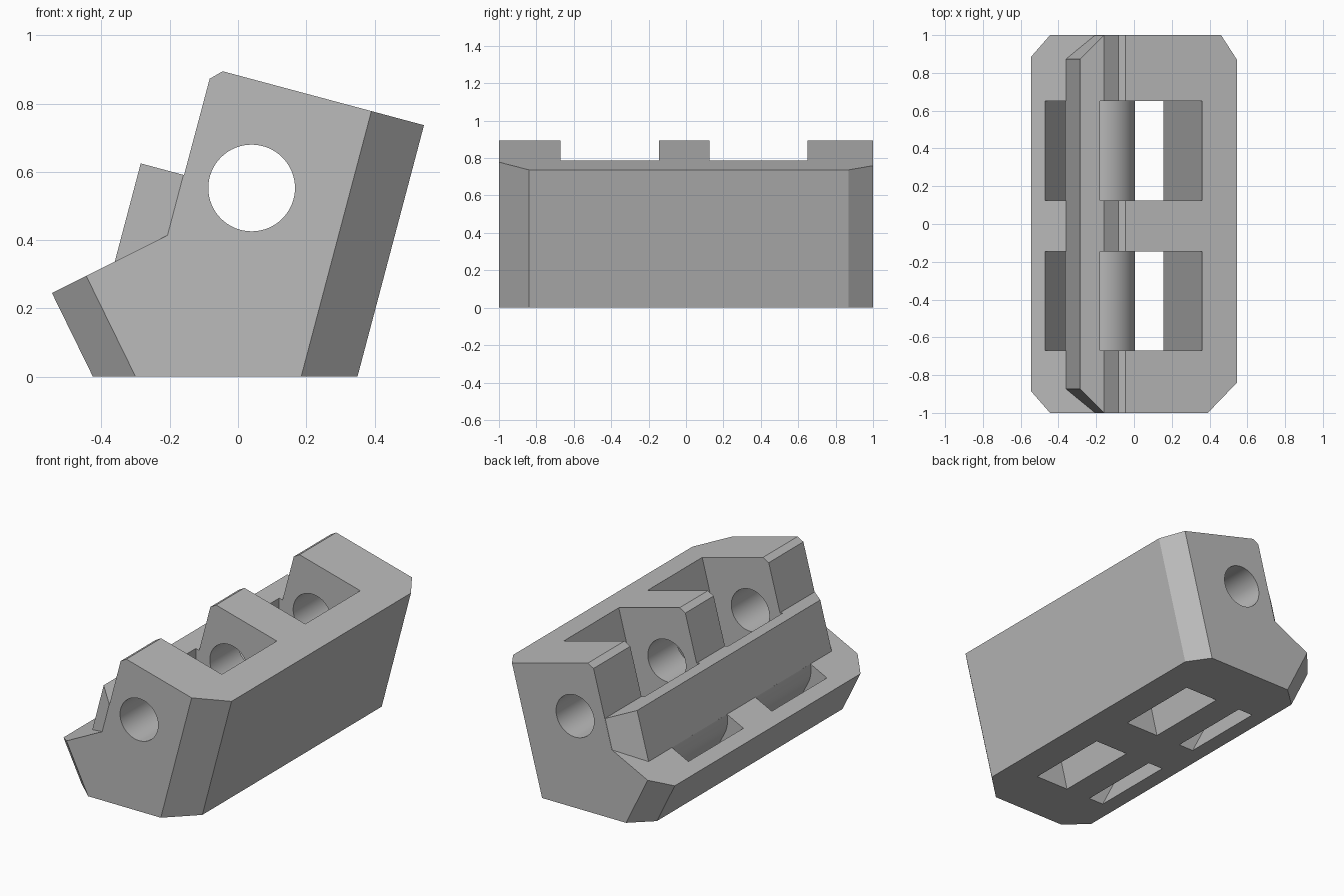
import bpy, bmesh, math
from mathutils import Vector

if "Cube" in bpy.data.objects:
    bpy.data.objects.remove(bpy.data.objects["Cube"])

grey = bpy.data.materials.new("plain_grey")
grey.use_nodes = True
grey.diffuse_color = (0.5, 0.5, 0.5, 1)
grey.node_tree.nodes["Principled BSDF"].inputs["Base Color"].default_value = (0.5, 0.5, 0.5, 1)


def prism(name, profile, y0, y1, chamfers=()):
    """Extrude an x-z profile along y, then slice off chamfered corners."""
    bm = bmesh.new()
    face = bm.faces.new([bm.verts.new((x, y0, z)) for x, z in profile])
    ext = bmesh.ops.extrude_face_region(bm, geom=[face])
    verts = [v for v in ext["geom"] if isinstance(v, bmesh.types.BMVert)]
    bmesh.ops.translate(bm, verts=verts, vec=(0, y1 - y0, 0))
    inside = Vector((sum(p[0] for p in profile) / len(profile), 0,
                     sum(p[1] for p in profile) / len(profile)))
    for a, b, slope in chamfers:
        a, b = Vector(a), Vector(b)
        n = (b - a).cross(Vector(slope)).normalized()
        if n.dot(inside - a) > 0:
            n = -n
        bmesh.ops.bisect_plane(bm, geom=bm.verts[:] + bm.edges[:] + bm.faces[:],
                               plane_co=a, plane_no=n, clear_outer=True)
        bmesh.ops.holes_fill(bm, edges=[e for e in bm.edges if e.is_boundary])
    bmesh.ops.recalc_face_normals(bm, faces=bm.faces)
    mesh = bpy.data.meshes.new(name)
    bm.to_mesh(mesh)
    bm.free()
    mesh.materials.append(grey)
    ob = bpy.data.objects.new(name, mesh)
    bpy.context.collection.objects.link(ob)
    return ob


def boolean(target, tool, operation):
    """Apply a boolean and remove the tool."""
    mod = target.modifiers.new("cut", "BOOLEAN")
    mod.object, mod.operation, mod.solver = tool, operation, "EXACT"
    bpy.context.view_layer.objects.active = target
    bpy.ops.object.modifier_apply(modifier=mod.name)
    bpy.data.objects.remove(tool)


def arc(cx, cz, r, start, end, steps):
    angles = [math.radians(start + (end - start) * i / steps) for i in range(steps + 1)]
    return [(cx + r * math.cos(t), cz + r * math.sin(t)) for t in angles]


# Main block, leaning sides with chamfered vertical corners
right, left = (0.195, 0, 0.737), (-0.12, 0, 0.245)
block = prism("clamp_block",
              [(-0.425, 0), (0.35, 0), (0.545, 0.737), (-0.045, 0.895),
               (-0.083, 0.873), (-0.205, 0.415), (-0.545, 0.245)], -1, 1,
              [((0.35, -0.84, 0), (0.185, -1, 0), right),
               ((0.35, 0.87, 0), (0.26, 1, 0), right),
               ((-0.425, -0.885, 0), (-0.30, -1, 0), left),
               ((-0.425, 0.885, 0), (-0.30, 1, 0), left)])

# Long rail on the step, with slanted ends
rail = prism("rail", [(-0.363, 0.33), (-0.285, 0.625), (-0.14, 0.586), (-0.185, 0.41), (-0.2, 0.33)],
             -0.999, 0.999,
             [((-0.363, s * 0.87, 0.34), (-0.225, s, 0.34), (0.263, 0, 1)) for s in (-1, 1)])
boolean(block, rail, "UNION")

# Two slots, each wrapping a rounded core between a wide and a narrow channel
core = (-0.18, 0.3, 0.185)
wide = ([(0.142, -0.05), (-0.078, -0.05)] + arc(*core, -15, 90, 24)
        + [(-0.18, 1), (0.417, 1)])
narrow = ([(-0.305, -0.05), (-0.205, -0.05)] + arc(*core, 206, 168, 10)
          + [(-0.40, 0.42), (-0.53, 0.40)])
for y0, y1 in ((-0.67, -0.145), (0.125, 0.65)):
    for channel in (wide, narrow):
        boolean(block, prism("channel_cutter", channel, y0, y1), "DIFFERENCE")

# Pin hole along the whole length
boolean(block, prism("pin_cutter", arc(0.04, 0.553, 0.127, 0, 354.375, 63), -1.2, 1.2), "DIFFERENCE")

bpy.ops.object.select_all(action="DESELECT")
block.select_set(True)
bpy.context.view_layer.objects.active = block
bpy.ops.object.shade_smooth_by_angle(angle=math.radians(15))
